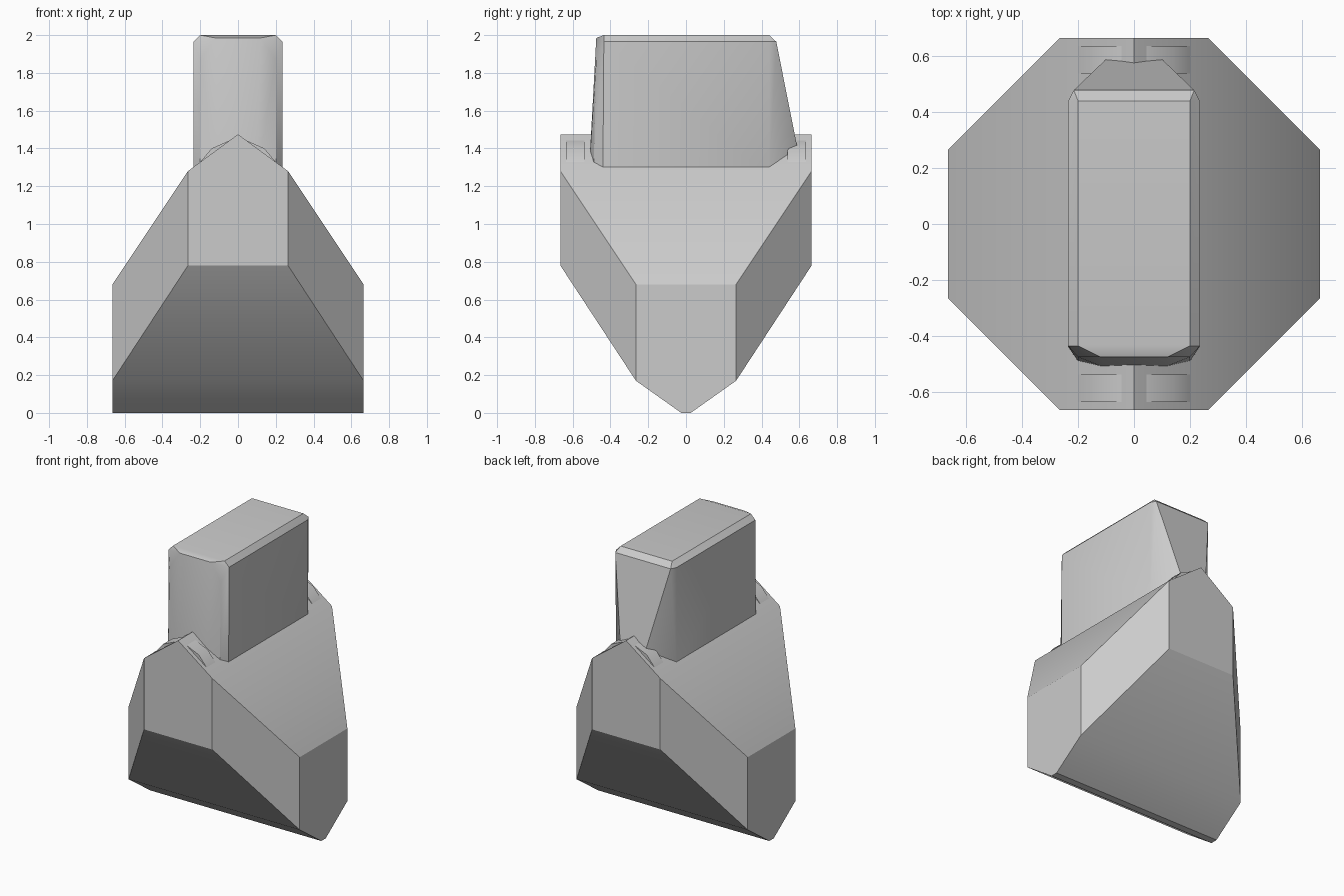
import bpy
import bmesh
import math

default_cube = bpy.data.objects.get("Cube")
if default_cube:
    bpy.data.objects.remove(default_cube, do_unlink=True)

GREY = (0.6, 0.6, 0.6, 1.0)
grey = bpy.data.materials.new("plain_grey")
grey.use_nodes = True
grey.diffuse_color = GREY
grey.node_tree.nodes["Principled BSDF"].inputs["Base Color"].default_value = GREY


def faceted_solid(name, points, angle=30):
    """Convex faceted block spanned by its corner points."""
    bm = bmesh.new()
    for p in sorted(set(points)):
        bm.verts.new(p)
    bmesh.ops.convex_hull(bm, input=bm.verts[:])
    bmesh.ops.dissolve_limit(bm, angle_limit=math.radians(1),
                             verts=bm.verts[:], edges=bm.edges[:])
    bmesh.ops.recalc_face_normals(bm, faces=bm.faces[:])
    mesh = bpy.data.meshes.new(name)
    bm.to_mesh(mesh)
    bm.free()
    mesh.materials.append(grey)
    obj = bpy.data.objects.new(name, mesh)
    bpy.context.collection.objects.link(obj)
    bpy.ops.object.select_all(action="DESELECT")
    obj.select_set(True)
    bpy.context.view_layer.objects.active = obj
    bpy.ops.object.shade_smooth_by_angle(angle=math.radians(angle))
    return obj


def mirror_x(points):
    return [(s * x, y, z) for x, y, z in points for s in (1, -1)]


def mirror_y(points):
    return [(x, s * y, z) for x, y, z in points for s in (1, -1)]


# Body: octagonal plan, roof ridge along y, keel along x
HALF, CORNER = 0.665, 0.265
body_corners = [
    (0, HALF, 1.475),
    (CORNER, HALF, 1.28),
    (CORNER, HALF, 0.78),
    (HALF, CORNER, 0.68),
    (HALF, CORNER, 0.17),
    (HALF, 0.025, 0),
]
faceted_solid("body", mirror_x(mirror_y(body_corners)))

# Upper block: chamfered top, back corners widening downward into the roof
SIDE, BURIED = 0.235, 1.25
block_corners = [
    (0.2, -0.435, 2), (0.2, 0.44, 2),
    (SIDE, -0.435, 1.965), (SIDE, 0.44, 1.965),
    (0.12, -0.475, 1.985), (0.2, -0.475, 1.87),
    (0.215, 0.478, 1.965),
    (SIDE, -0.44, BURIED), (0.2, -0.49, BURIED), (0.1, -0.515, BURIED),
    (SIDE, 0.44, BURIED), (0.067, 0.62, BURIED),
]
faceted_solid("upper_block", mirror_x(block_corners))

# Small raised pads on the roof, two at each end of the ridge
pad_profile = [(0.045, 1.442), (0.14, 1.4), (0.2, 1.328), (0.18, 1.3), (0.05, 1.4)]
for end, sy in (("front", -1), ("back", 1)):
    for side, sx in (("left", 1), ("right", -1)):
        faceted_solid(f"{end}_{side}_pad",
                      [(sx * x, sy * y, z) for x, z in pad_profile for y in (0.537, 0.635)])
